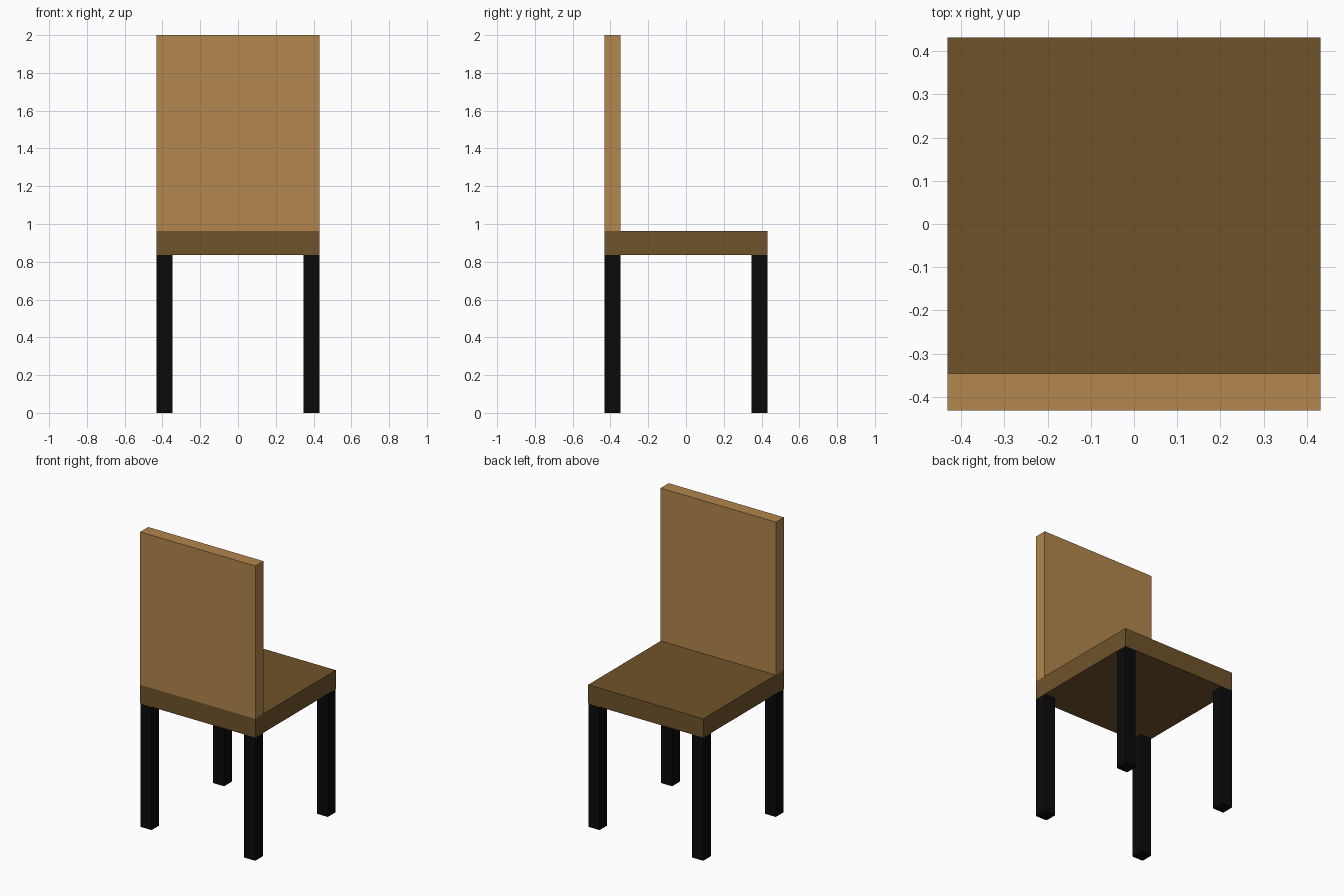
import bpy
import bmesh
from mathutils import Vector

if "Cube" in bpy.data.objects:
    bpy.data.objects.remove(bpy.data.objects["Cube"])

HALF = 0.432      # half width and depth of the seat
THICK = 0.086     # leg width and backrest thickness
SEAT_LO, SEAT_HI, TOP = 0.835, 0.963, 2.0


def material(name, rgb):
    mat = bpy.data.materials.new(name)
    mat.diffuse_color = (*rgb, 1.0)
    mat.use_nodes = True
    mat.node_tree.nodes["Principled BSDF"].inputs["Base Color"].default_value = mat.diffuse_color
    return mat


def box(name, lo, hi, mat, edge_bevel=0.0):
    lo, hi = Vector(lo), Vector(hi)
    size = hi - lo
    bm = bmesh.new()
    bmesh.ops.create_cube(bm, size=1.0)
    bmesh.ops.scale(bm, vec=size, verts=bm.verts)
    if edge_bevel:
        upright = [e for e in bm.edges
                   if abs(e.verts[0].co.z - e.verts[1].co.z) > size.z / 2]
        bmesh.ops.bevel(bm, geom=upright, offset=edge_bevel, segments=2,
                        profile=0.5, affect='EDGES')
    mesh = bpy.data.meshes.new(name)
    bm.to_mesh(mesh)
    bm.free()
    mesh.materials.append(mat)
    obj = bpy.data.objects.new(name, mesh)
    obj.location = (lo + hi) / 2
    bpy.context.collection.objects.link(obj)
    return obj


light_wood = material("light_wood", (0.445, 0.238, 0.074))
dark_wood = material("dark_wood", (0.162, 0.087, 0.023))
black = material("black", (0.003, 0.003, 0.003))

# Seat slab
box("seat", (-HALF, -HALF, SEAT_LO), (HALF, HALF, SEAT_HI), dark_wood)

# Backrest panel standing on the seat's -y edge
box("backrest", (-HALF, -HALF, SEAT_HI), (HALF, -HALF + THICK, TOP), light_wood)

# Four corner legs with slightly eased upright edges
c = HALF - THICK / 2
h = THICK / 2
for side, sx in (("left", -1), ("right", 1)):
    for end, sy in (("front", -1), ("back", 1)):
        x, y = sx * c, sy * c
        box(f"{end}_{side}_leg", (x - h, y - h, 0), (x + h, y + h, SEAT_LO),
            black, edge_bevel=0.006)
